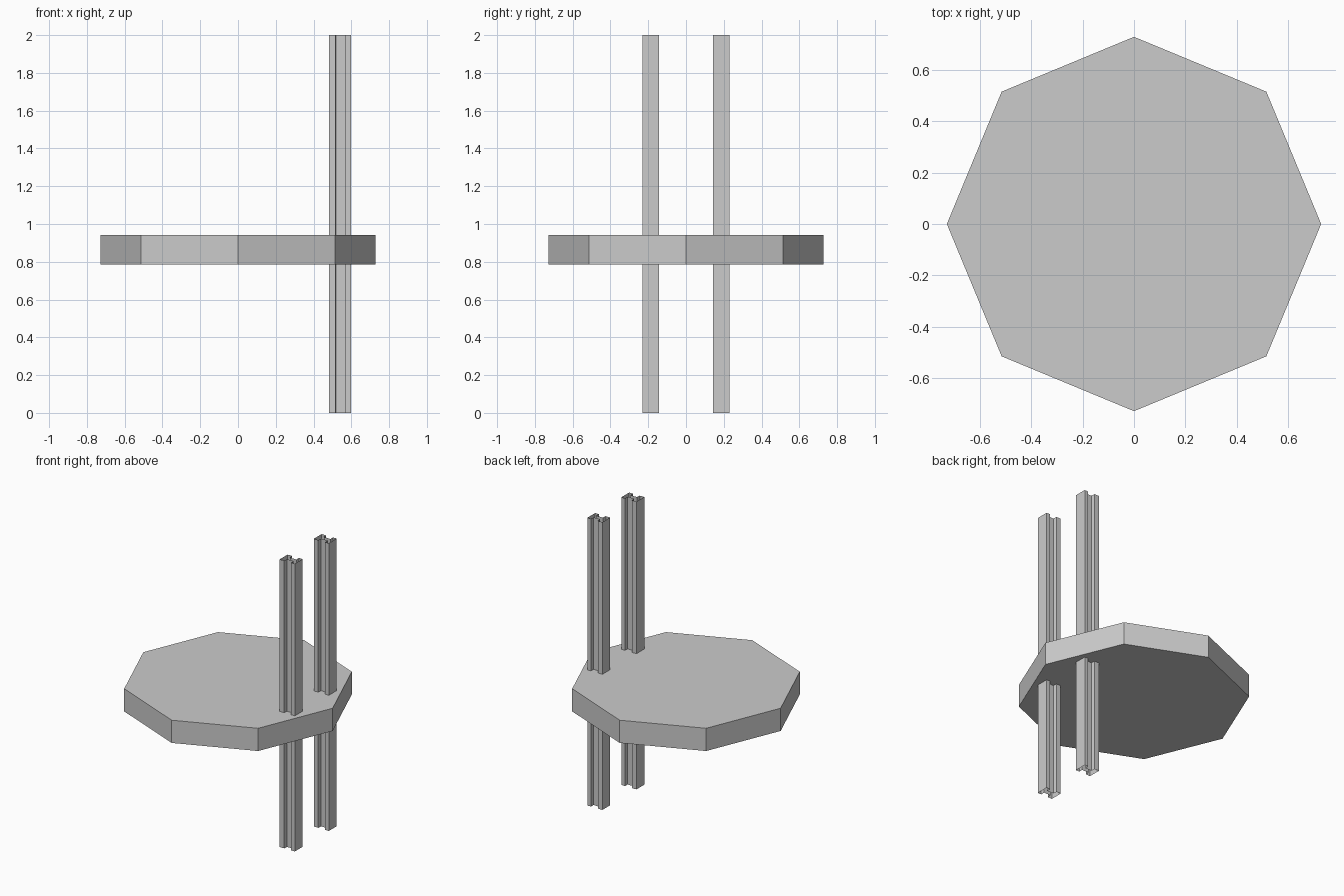
import bpy, math

if "Cube" in bpy.data.objects:
    bpy.data.objects.remove(bpy.data.objects["Cube"])


def extrude(name, outline, z0, z1, capped):
    """Prism from a counter-clockwise outline, optionally with closed ends."""
    n = len(outline)
    verts = [(x, y, z) for z in (z0, z1) for x, y in outline]
    faces = [(i, (i + 1) % n, n + (i + 1) % n, n + i) for i in range(n)]
    if capped:
        faces += [tuple(reversed(range(n))), tuple(range(n, 2 * n))]
    mesh = bpy.data.meshes.new(name)
    mesh.from_pydata(verts, [], faces)
    obj = bpy.data.objects.new(name, mesh)
    bpy.context.collection.objects.link(obj)
    return obj


# Octagonal platform
octagon = [(0.728 * math.cos(i * math.pi / 4), 0.728 * math.sin(i * math.pi / 4))
           for i in range(8)]
extrude("platform", octagon, 0.785, 0.943, True)

# Two open-ended H-section posts
x0, x1, x2, x3 = 0.482, 0.516, 0.570, 0.598
flange, web = 0.043, 0.015
lower = [(x0, -flange), (x1, -flange), (x1 + 0.003, -web),
         (x2, -web), (x2, -flange), (x3, -flange)]
section = lower + [(x, -y) for x, y in reversed(lower)]
for name, cy in (("front_post", -0.187), ("back_post", 0.187)):
    extrude(name, [(x, y + cy) for x, y in section], 0, 2, False)
